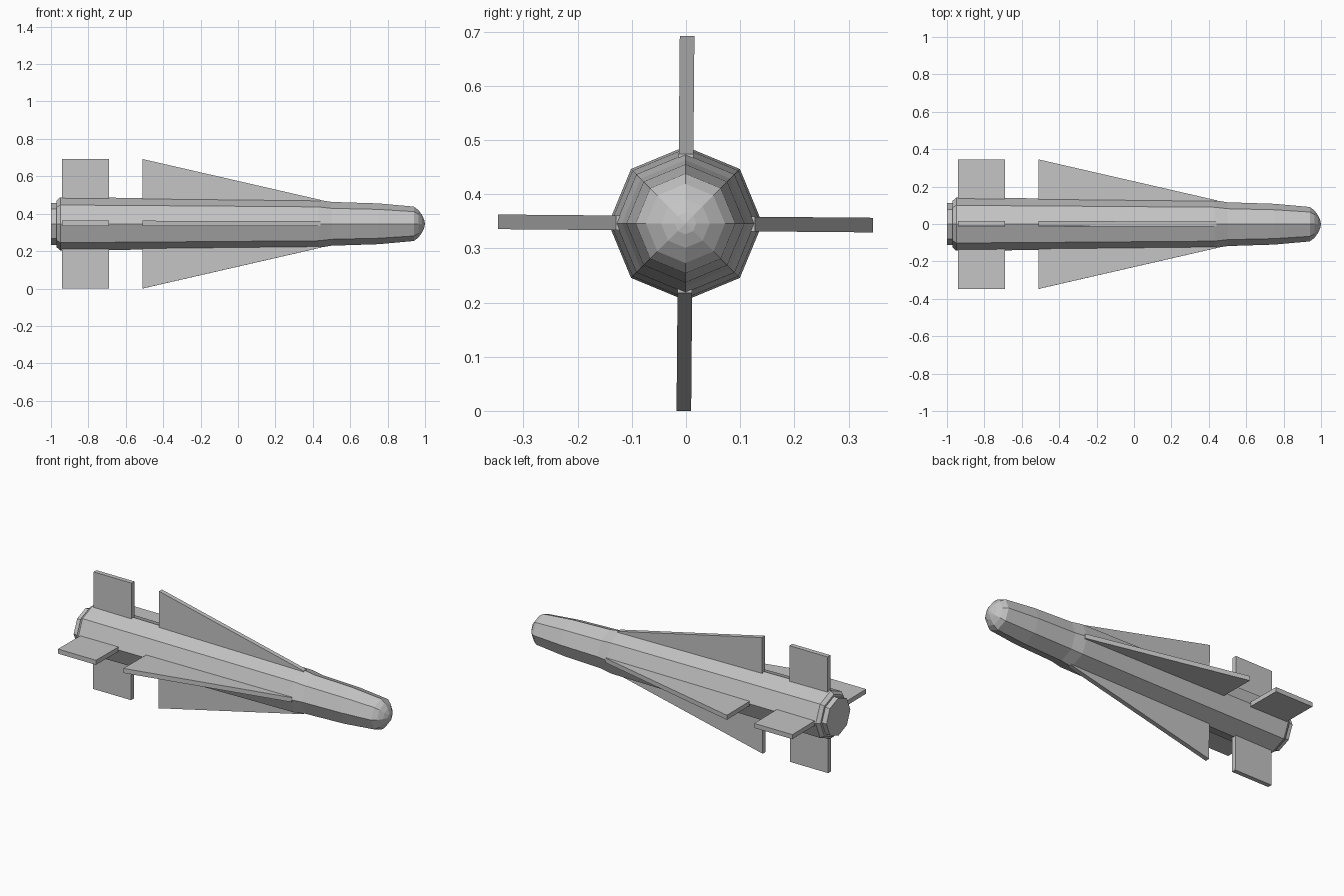
import bpy, bmesh, math
from mathutils import Matrix, Vector

cube = bpy.data.objects.get("Cube")
if cube:
    bpy.data.objects.remove(cube, do_unlink=True)

AXIS = Vector((0, -0.001, 0.346))
SIDES = 8
TWIST = math.radians(-0.5)

grey = bpy.data.materials.new("light_grey")
grey.use_nodes = True
colour = (0.55, 0.55, 0.55, 1)
grey.diffuse_color = colour
grey.node_tree.nodes["Principled BSDF"].inputs["Base Color"].default_value = colour


def add_object(name, bm):
    bmesh.ops.recalc_face_normals(bm, faces=bm.faces)
    mesh = bpy.data.meshes.new(name)
    bm.to_mesh(mesh)
    bm.free()
    mesh.materials.append(grey)
    obj = bpy.data.objects.new(name, mesh)
    obj.location = AXIS
    bpy.context.collection.objects.link(obj)
    return obj


def lathe(name, profile):
    """Octagonal rings along x, closed at both ends; radius 0 makes a tip."""
    bm = bmesh.new()
    rings = []
    for x, r in profile:
        count = SIDES if r else 1
        rings.append([bm.verts.new((x, r * math.cos(a), r * math.sin(a)))
                      for a in (i * math.tau / SIDES for i in range(count))])
    for a, b in zip(rings, rings[1:]):
        for i in range(SIDES):
            j = (i + 1) % SIDES
            if len(b) == 1:
                bm.faces.new((a[i], a[j], b[0]))
            else:
                bm.faces.new((a[i], a[j], b[j], b[i]))
    for ring in (rings[0], rings[-1]):
        if len(ring) > 1:
            bm.faces.new(ring)
    return add_object(name, bm)


def fin(name, outline, angle, thickness=0.027):
    """Flat plate from an (x, radius) outline, turned about the body axis."""
    bm = bmesh.new()
    face = bm.faces.new([bm.verts.new((x, -thickness / 2, r)) for x, r in outline])
    out = bmesh.ops.extrude_face_region(bm, geom=[face])
    moved = [v for v in out["geom"] if isinstance(v, bmesh.types.BMVert)]
    bmesh.ops.translate(bm, verts=moved, vec=(0, thickness, 0))
    bmesh.ops.rotate(bm, verts=bm.verts, cent=(0, 0, 0),
                     matrix=Matrix.Rotation(angle, 3, "X"))
    return add_object(name, bm)


# Body with chamfered tail, long taper and shoulder ahead of the wings
lathe("body", [(-0.97, 0.125), (-0.95, 0.142), (-0.5, 0.138), (0.43, 0.128),
               (0.5, 0.117), (0.75, 0.109), (0.94, 0.092)])

# Exhaust ring and rounded nose
lathe("exhaust", [(-1.0, 0.112), (-0.96, 0.112)])
lathe("nose", [(0.94, 0.092), (0.965, 0.073), (0.985, 0.045), (0.996, 0.02), (1.0, 0)])

# Four rear control fins and four long triangular wings
tail_outline = [(-0.94, 0.1), (-0.94, 0.346), (-0.69, 0.346), (-0.69, 0.1)]
wing_outline = [(-0.51, 0.1), (-0.51, 0.346), (0.44, 0.128), (0.44, 0.1)]
for i, side in enumerate(("top", "front", "bottom", "back")):
    angle = i * math.pi / 2 + TWIST
    fin(side + "_tail_fin", tail_outline, angle)
    fin(side + "_wing", wing_outline, angle)
